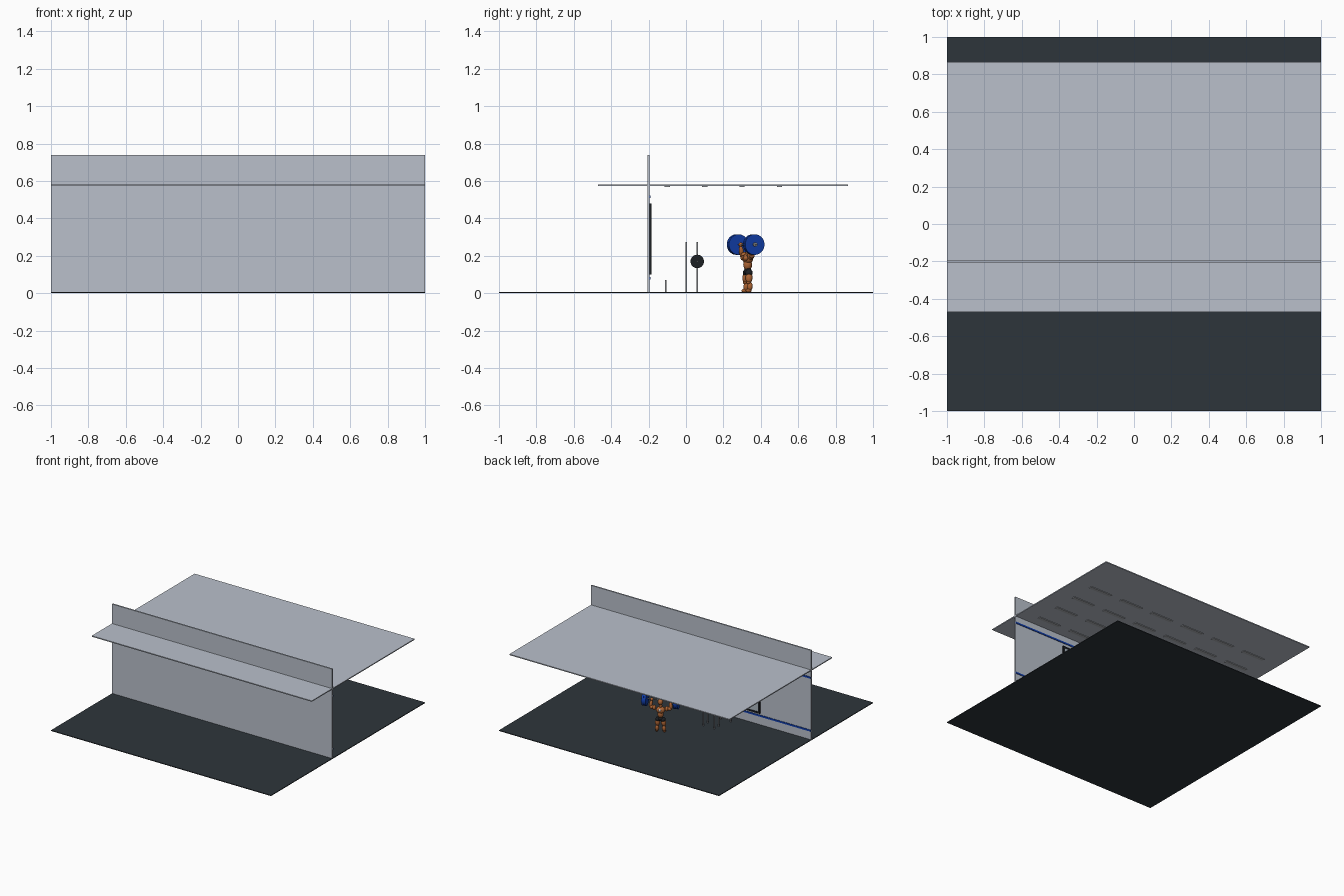
import bpy, math
from mathutils import Vector, Matrix

cube = bpy.data.objects.get("Cube")
if cube:
    bpy.data.objects.remove(cube, do_unlink=True)


def material(name, r, g, b):
    m = bpy.data.materials.new(name)
    m.use_nodes = True
    m.diffuse_color = (r, g, b, 1)
    m.node_tree.nodes["Principled BSDF"].inputs["Base Color"].default_value = (r, g, b, 1)
    return m


WALL = material("pale grey", 0.49, 0.53, 0.60)
FLOOR = material("charcoal rubber", 0.027, 0.036, 0.044)
BLUE = material("strong blue", 0.006, 0.05, 0.42)
BLACK = material("black", 0.012, 0.014, 0.017)
GLASS = material("mirror glass", 0.42, 0.48, 0.54)
STEEL = material("steel", 0.30, 0.31, 0.33)
SKIN = material("tan skin", 0.42, 0.13, 0.035)
LAMP = material("lamp grey", 0.42, 0.44, 0.47)


def finish(name, mat, smooth=False):
    ob = bpy.context.object
    ob.name = name
    ob.data.materials.append(mat)
    if smooth:
        bpy.ops.object.shade_smooth_by_angle()
    return ob


def box(name, mat, x, y, z):
    """Box from (min, max) pairs."""
    spans = (x, y, z)
    bpy.ops.mesh.primitive_cube_add(size=1, location=[(a + b) / 2 for a, b in spans])
    bpy.context.object.scale = [b - a for a, b in spans]
    return finish(name, mat)


def rod(name, mat, a, b, radius, sides=16):
    """Cylinder running from a to b."""
    a, b = Vector(a), Vector(b)
    bpy.ops.mesh.primitive_cylinder_add(vertices=sides, radius=radius,
                                        depth=(b - a).length, location=(a + b) / 2)
    bpy.context.object.rotation_euler = (b - a).to_track_quat('Z', 'Y').to_euler()
    return finish(name, mat, True)


def muscle(name, mat, a, b, radius):
    """Ellipsoid stretched between two points."""
    a, b = Vector(a), Vector(b)
    bpy.ops.mesh.primitive_uv_sphere_add(segments=16, ring_count=10, radius=1,
                                         location=(a + b) / 2)
    ob = bpy.context.object
    ob.rotation_euler = (b - a).to_track_quat('Z', 'Y').to_euler()
    ob.scale = (radius, radius, (b - a).length / 2 + radius * 0.35)
    return finish(name, mat, True)


# Room shell
box("floor", FLOOR, (-1, 1), (-1, 1), (0, 0.006))
box("wall", WALL, (-1, 1), (-0.207, -0.195), (0.006, 0.74))
box("ceiling", WALL, (-1, 1), (-0.47, 0.865), (0.572, 0.58))

# Ceiling lamps
for y in (-0.1, 0.1, 0.3, 0.5):
    for i in range(6):
        x = -0.75 + 0.3 * i
        box("ceiling_lamp", LAMP, (x - 0.1, x + 0.1), (y - 0.014, y + 0.014), (0.567, 0.572))

# Wall stripes and framed mirror
for z in (0.08, 0.515):
    box("wall_stripe", BLUE, (-1, 1), (-0.195, -0.191), (z - 0.007, z + 0.007))
box("mirror_glass", GLASS, (-0.53, 0.53), (-0.195, -0.189), (0.11, 0.47))
for s in (-1, 1):
    edge = sorted((s * 0.525, s * 0.54))
    box("mirror_frame_side", BLACK, edge, (-0.195, -0.184), (0.1, 0.48))
for z in (0.1, 0.468):
    box("mirror_frame_rail", BLACK, (-0.525, 0.525), (-0.195, -0.184), (z, z + 0.012))

# Rack with a loaded bar
for x in (-0.2, -0.3):
    for y in (0.002, 0.06):
        box("rack_post", STEEL, (x - 0.004, x + 0.004), (y - 0.004, y + 0.004), (0.006, 0.275))
rod("rack_bar", STEEL, (-0.37, 0.06, 0.17), (-0.13, 0.06, 0.17), 0.004)
for x in (-0.35, -0.15):
    rod("rack_plate", BLACK, (x - 0.009, 0.06, 0.17), (x + 0.009, 0.06, 0.17), 0.036, 32)
for x in (-0.24, -0.33):
    box("short_post", STEEL, (x - 0.004, x + 0.004), (-0.111, -0.104), (0.006, 0.07))

# Lifter, turned slightly on the spot
turn = Matrix.Translation((0, 0.33, 0)) @ Matrix.Rotation(math.radians(21), 4, 'Z')


def at(x, y, z):
    return turn @ Vector((x, y, z))


def limb(name, mat, a, b, radius):
    return muscle(name, mat, at(*a), at(*b), radius)


limb("chest", SKIN, (-0.024, 0, 0.185), (0.024, 0, 0.185), 0.028)
limb("belly", SKIN, (0, 0, 0.13), (0, 0, 0.175), 0.024)
limb("vest_back", LAMP, (-0.006, 0.018, 0.19), (0.006, 0.018, 0.19), 0.013)
limb("shorts_waist", BLACK, (-0.016, 0, 0.118), (0.016, 0, 0.118), 0.02)
limb("neck", SKIN, (0, 0, 0.205), (0, 0, 0.235), 0.013)
limb("head", SKIN, (0, 0.008, 0.238), (0, 0.008, 0.27), 0.02)
for s in (-1, 1):
    limb("shorts_leg", BLACK, (s * 0.016, 0, 0.12), (s * 0.021, 0, 0.098), 0.02)
    limb("thigh", SKIN, (s * 0.02, 0, 0.105), (s * 0.026, -0.003, 0.06), 0.019)
    limb("knee", SKIN, (s * 0.026, -0.005, 0.062), (s * 0.026, -0.005, 0.052), 0.012)
    limb("calf", SKIN, (s * 0.026, 0.004, 0.055), (s * 0.028, 0, 0.018), 0.015)
    limb("foot", SKIN, (s * 0.028, 0.008, 0.014), (s * 0.032, -0.02, 0.014), 0.010)
    limb("shoulder", SKIN, (s * 0.042, 0, 0.2), (s * 0.054, 0, 0.2), 0.02)
    limb("pectoral", SKIN, (s * 0.008, -0.02, 0.185), (s * 0.03, -0.017, 0.19), 0.014)
    limb("upper_arm", SKIN, (s * 0.052, 0, 0.202), (s * 0.08, -0.004, 0.2), 0.015)
    limb("forearm", SKIN, (s * 0.08, -0.004, 0.2), (s * 0.072, -0.012, 0.248), 0.013)
    limb("hand", SKIN, (s * 0.062, -0.012, 0.26), (s * 0.078, -0.012, 0.26), 0.012)

# Barbell held at head height
rod("barbell", STEEL, at(-0.158, -0.012, 0.26), at(0.158, -0.012, 0.26), 0.004)
for s in (-1, 1):
    for x, r, mat in ((0.112, 0.055, BLUE), (0.13, 0.055, BLUE)):
        rod("barbell_plate", mat, at(s * (x - 0.008), -0.012, 0.26),
            at(s * (x + 0.008), -0.012, 0.26), r, 32)
    rod("barbell_collar", STEEL, at(s * 0.138, -0.012, 0.26), at(s * 0.148, -0.012, 0.26), 0.011)
